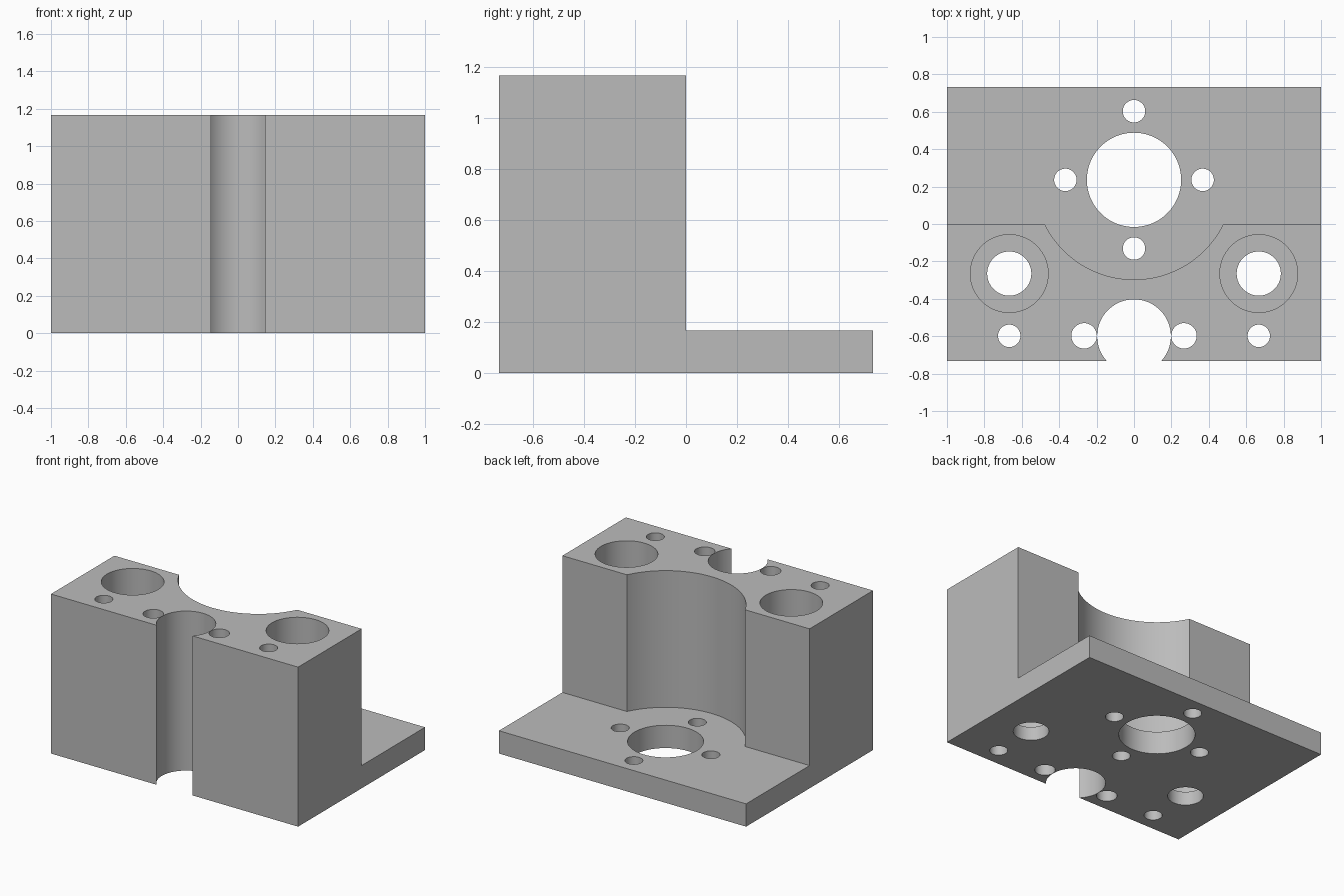
import bpy, bmesh, math

default = bpy.data.objects.get("Cube")
if default:
    bpy.data.objects.remove(default, do_unlink=True)

WIDTH, DEPTH, HEIGHT = 2.0, 1.4667, 1.1667
BASE = 0.1667                      # thickness of the rear flange
BORE_Y, POCKET_R = 0.236, 0.533    # centre bore and clearance around it
LEDGE = 0.1                        # floor of the deep counterbores

grey = bpy.data.materials.new("plain grey")
grey.use_nodes = True
colour = (0.5, 0.5, 0.5, 1)
grey.diffuse_color = colour
grey.node_tree.nodes["Principled BSDF"].inputs["Base Color"].default_value = colour


def prism(name, outline, z0, z1):
    """Solid made by extruding a plan outline from z0 to z1."""
    bm = bmesh.new()
    face = bm.faces.new([bm.verts.new((x, y, z0)) for x, y in outline])
    top = bmesh.ops.extrude_face_region(bm, geom=[face])["geom"]
    bmesh.ops.translate(bm, vec=(0, 0, z1 - z0),
                        verts=[v for v in top if isinstance(v, bmesh.types.BMVert)])
    bmesh.ops.recalc_face_normals(bm, faces=bm.faces)
    mesh = bpy.data.meshes.new(name)
    bm.to_mesh(mesh)
    bm.free()
    mesh.materials.append(grey)
    obj = bpy.data.objects.new(name, mesh)
    bpy.context.collection.objects.link(obj)
    return obj


def arc(x, y, r, start, end, steps):
    angles = [start + (end - start) * i / steps for i in range(steps + 1)]
    return [(x + r * math.cos(a), y + r * math.sin(a)) for a in angles]


def cut(target, cutter):
    cutter.hide_render = True
    mod = target.modifiers.new("cut", 'BOOLEAN')
    mod.operation, mod.solver, mod.object = 'DIFFERENCE', 'EXACT', cutter
    bpy.context.view_layer.objects.active = target
    bpy.ops.object.modifier_apply(modifier=mod.name)
    bpy.data.objects.remove(cutter, do_unlink=True)


def drill(target, x, y, r, z0=-0.2, sides=64):
    ring = arc(x, y, r, 0, math.tau, sides)[:-1]
    cut(target, prism("drill_cutter", ring, z0, HEIGHT + 0.2))


# Main block
w, d = WIDTH / 2, DEPTH / 2
block = prism("mounting_block", [(-w, -d), (w, -d), (w, d), (-w, d)], 0, HEIGHT)

# Rear step with the round clearance pocket, leaving the flange
half = math.asin(BORE_Y / POCKET_R)
pocket = arc(0, BORE_Y, POCKET_R, math.pi + half, math.tau - half, 64)
step = [(-2, 0)] + pocket + [(2, 0), (2, 2), (-2, 2)]
cut(block, prism("step_cutter", step, BASE, HEIGHT + 0.2))

# Centre bore with its four bolt holes
drill(block, 0, BORE_Y, 0.252, sides=96)
for i in range(4):
    a = i * math.pi / 2
    drill(block, 0.367 * math.cos(a), BORE_Y + 0.367 * math.sin(a), 0.06, sides=48)

# Open channel in the front face
drill(block, 0, -0.6, 0.197, sides=96)

# Paired holes: counterbore, its through hole, channel screws, outer screws
for side in (-1, 1):
    drill(block, side * 0.667, -0.265, 0.208, z0=LEDGE, sides=96)
    drill(block, side * 0.667, -0.265, 0.118)
    drill(block, side * 0.267, -0.598, 0.068, sides=48)
    drill(block, side * 0.667, -0.598, 0.06, sides=48)

# Smooth bore walls, crisp edges
bpy.ops.object.select_all(action='DESELECT')
block.select_set(True)
bpy.context.view_layer.objects.active = block
bpy.ops.object.shade_smooth_by_angle(angle=math.radians(30))
